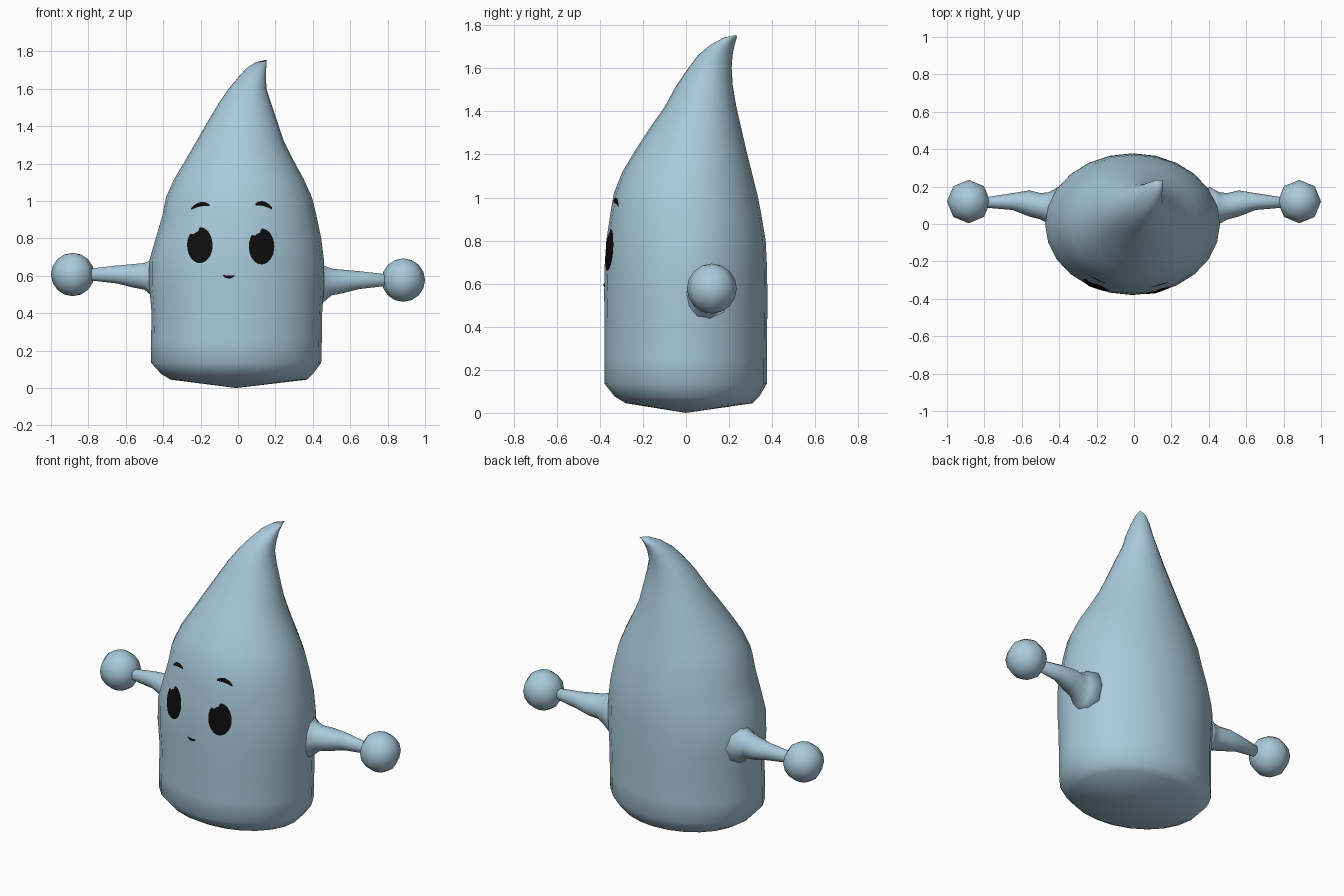
import bpy, bmesh, math
from mathutils import Vector
from mathutils.bvhtree import BVHTree

if "Cube" in bpy.data.objects:
    bpy.data.objects.remove(bpy.data.objects["Cube"])


def material(name, rgb):
    m = bpy.data.materials.new(name)
    m.diffuse_color = (*rgb, 1)
    m.use_nodes = True
    m.node_tree.nodes["Principled BSDF"].inputs["Base Color"].default_value = m.diffuse_color
    return m


BLUE = material("pale blue", (0.40, 0.59, 0.71))
BLACK = material("black", (0.004, 0.004, 0.004))


def finish(name, bm, mat, recalc=True):
    if recalc:
        bmesh.ops.recalc_face_normals(bm, faces=bm.faces)
    me = bpy.data.meshes.new(name)
    bm.to_mesh(me)
    bm.free()
    me.materials.append(mat)
    for p in me.polygons:
        p.use_smooth = True
    ob = bpy.data.objects.new(name, me)
    bpy.context.collection.objects.link(ob)
    return ob


def loft(name, rings, start, end, n):
    """Skin rings of points, closed by a fan to a point at each end."""
    bm = bmesh.new()
    rows = [[bm.verts.new(p) for p in r] for r in rings]
    for a, b in zip(rows, rows[1:]):
        for i in range(n):
            j = (i + 1) % n
            bm.faces.new((a[i], a[j], b[j], b[i]))
    for row, tip in ((rows[0], start), (rows[-1], end)):
        t = bm.verts.new(tip)
        for i in range(n):
            bm.faces.new((row[i], row[(i + 1) % n], t))
    return finish(name, bm, BLUE)


def circle(n):
    return [(math.cos(2 * math.pi * i / n), math.sin(2 * math.pi * i / n)) for i in range(n)]


# Body: z, x range, y range
SECTIONS = [
    (0.045, -0.36, 0.37, -0.28, 0.31),
    (0.075, -0.41, 0.40, -0.33, 0.34),
    (0.135, -0.465, 0.445, -0.378, 0.375),
    (0.25, -0.465, 0.448, -0.378, 0.375),
    (0.40, -0.462, 0.45, -0.378, 0.377),
    (0.55, -0.475, 0.46, -0.380, 0.378),
    (0.68, -0.475, 0.46, -0.378, 0.376),
    (0.80, -0.44, 0.445, -0.370, 0.370),
    (0.92, -0.405, 0.42, -0.352, 0.350),
    (1.02, -0.385, 0.395, -0.335, 0.330),
    (1.12, -0.34, 0.35, -0.295, 0.305),
    (1.22, -0.28, 0.295, -0.235, 0.280),
    (1.32, -0.222, 0.245, -0.17, 0.257),
    (1.42, -0.165, 0.212, -0.10, 0.234),
    (1.52, -0.105, 0.178, -0.045, 0.217),
    (1.60, -0.05, 0.152, 0.01, 0.212),
    (1.66, 0.00, 0.150, 0.055, 0.216),
    (1.71, 0.045, 0.151, 0.115, 0.226),
    (1.742, 0.095, 0.153, 0.175, 0.236),
]
N = 24
rings = [[((x0 + x1) / 2 + c * (x1 - x0) / 2, (y0 + y1) / 2 + s * (y1 - y0) / 2, z)
          for c, s in circle(N)] for z, x0, x1, y0, y1 in SECTIONS]
body = loft("body", rings, (-0.01, 0, 0), (0.152, 0.235, 1.755), N)

# Arms and hands: distance out, y centre, z offset, y radius, z radius
ARM = [
    (0.40, 0.07, -0.02, 0.13, 0.15),
    (0.455, 0.085, -0.02, 0.085, 0.105),
    (0.50, 0.095, -0.01, 0.07, 0.075),
    (0.56, 0.11, -0.007, 0.07, 0.066),
    (0.65, 0.12, 0.0, 0.045, 0.05),
    (0.79, 0.115, 0.0, 0.028, 0.033),
]
for label, side, z in (("left", -1, 0.607), ("right", 1, 0.577)):
    rings = [[(side * d, cy + ry * c, z + dz + rz * s) for c, s in circle(10)]
             for d, cy, dz, ry, rz in ARM]
    loft(label + "_arm", rings, (side * 0.36, 0.07, z), (side * 0.82, 0.115, z), 10)
    bm = bmesh.new()
    bmesh.ops.create_uvsphere(bm, u_segments=8, v_segments=8, radius=0.116)
    bmesh.ops.translate(bm, verts=bm.verts, vec=(side * 0.884, 0.12, z))
    finish(label + "_hand", bm, BLUE)

# Face details: thin plates laid on the front of the body
bm = bmesh.new()
bm.from_mesh(body.data)
surface = BVHTree.FromBMesh(bm)
bm.free()


def on_front(x, z):
    hit = surface.ray_cast(Vector((x, -2, z)), Vector((0, 1, 0)))[0]
    return (x, hit.y - 0.005, z)


def plate(name, grid, closed):
    bm = bmesh.new()
    rows = [[bm.verts.new(on_front(*p)) for p in r] for r in grid]
    for a, b in zip(rows, rows[1:]):
        for i in range(len(a) - (0 if closed else 1)):
            j = (i + 1) % len(a)
            bm.faces.new((a[i], a[j], b[j], b[i]))
    if closed:
        bm.faces.new(rows[-1])
    bmesh.ops.recalc_face_normals(bm, faces=bm.faces)
    if sum(f.normal.y for f in bm.faces) > 0:
        bmesh.ops.reverse_faces(bm, faces=bm.faces)
    finish(name, bm, BLACK, False)


def eye(name, cx, cz):
    # Oval with a small highlight notch at its upper left
    edge = []
    for i in range(36):
        k = 0.78 if 100 <= i * 10 <= 130 else 1
        c, s = math.cos(math.radians(i * 10)), math.sin(math.radians(i * 10))
        edge.append((0.068 * c * k, 0.096 * s * k))
    plate(name, [[(cx + x * f, cz + z * f) for x, z in edge]
                 for f in (1, 0.75, 0.5, 0.25, 0.08)], True)


def stroke(name, a, b, arch, width):
    # Arched stroke between two points, thin at the ends
    lo, hi = [], []
    for i in range(9):
        t = i / 8
        x, z = a[0] + (b[0] - a[0]) * t, a[1] + (b[1] - a[1]) * t
        bow = 4 * t * (1 - t)
        w = width * (0.4 + 0.6 * bow) / 2
        lo.append((x, z + arch * bow - w))
        hi.append((x, z + arch * bow + w))
    plate(name, [lo, hi], False)


eye("left_eye", -0.204, 0.764)
eye("right_eye", 0.126, 0.757)
stroke("left_eyebrow", (-0.25, 0.958), (-0.153, 0.978), 0.014, 0.024)
stroke("right_eyebrow", (0.093, 0.982), (0.182, 0.96), 0.014, 0.026)
stroke("mouth", (-0.08, 0.602), (-0.02, 0.6), -0.008, 0.016)
